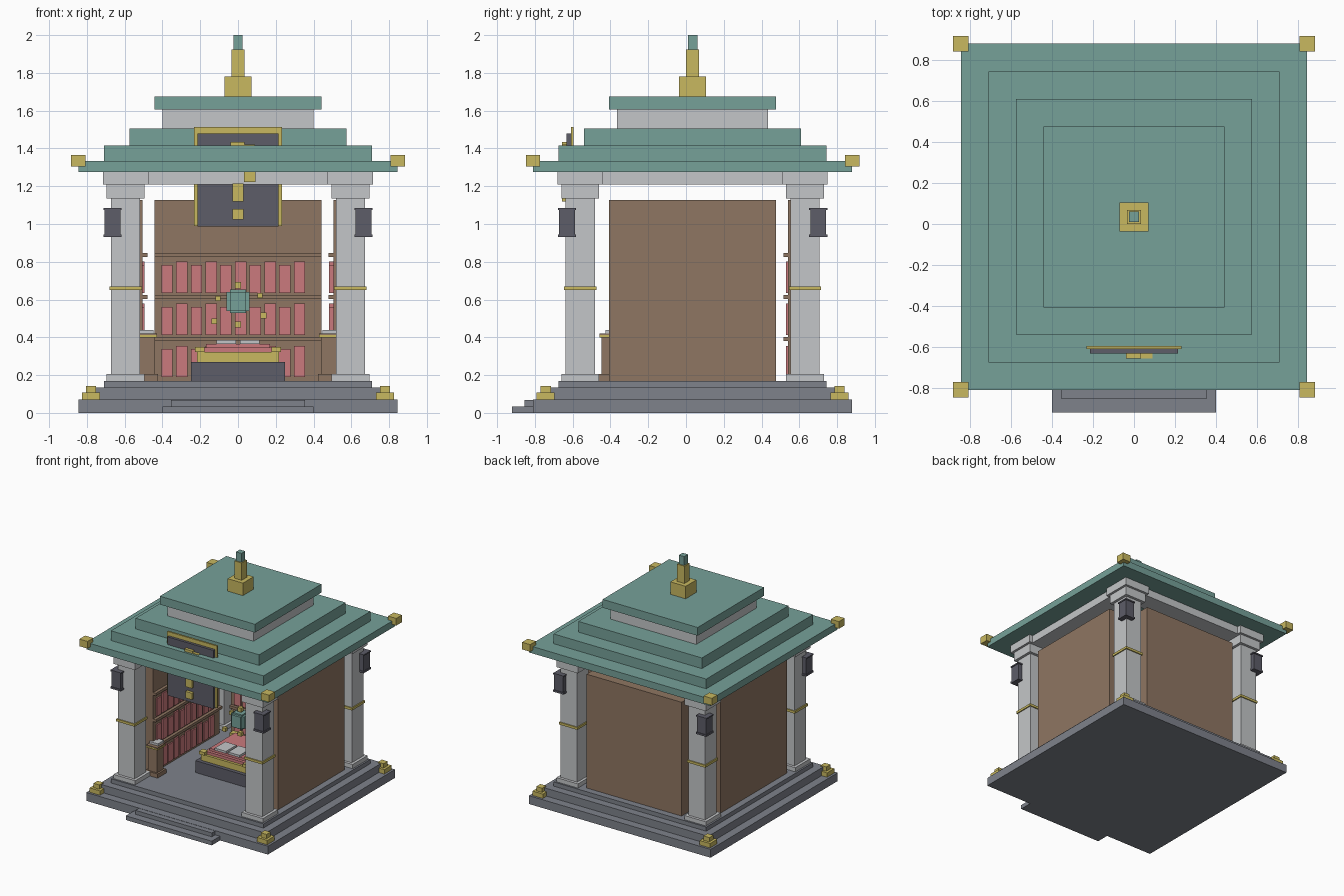
import bpy, bmesh, math
from mathutils import Matrix, Vector

if "Cube" in bpy.data.objects:
    bpy.data.objects.remove(bpy.data.objects["Cube"])

CY = 0.035  # y of the pavilion's central axis


def mat(name, r, g, b):
    lin = lambda c: ((c / 255 + 0.055) / 1.055) ** 2.4
    m = bpy.data.materials.new(name)
    m.diffuse_color = (lin(r), lin(g), lin(b), 1)
    m.use_nodes = True
    m.node_tree.nodes["Principled BSDF"].inputs["Base Color"].default_value = m.diffuse_color
    return m


TEAL = mat("teal_tile", 118, 161, 153)
PALE = mat("pale_stone", 196, 198, 200)
GOLD = mat("gold", 200, 184, 96)
DARK = mat("dark_slate", 93, 93, 104)
WOOD = mat("brown_wood", 143, 118, 98)
PINK = mat("rose_cloth", 203, 122, 125)
STONE = mat("grey_stone", 126, 130, 139)


def boxes(name, material, items):
    """One object from (x0, x1, y0, y1, z0, z1) boxes; y is relative to the axis."""
    bm = bmesh.new()
    for x0, x1, y0, y1, z0, z1 in items:
        c = Vector(((x0 + x1) / 2, (y0 + y1) / 2 + CY, (z0 + z1) / 2))
        m = Matrix.Translation(c) @ Matrix.Diagonal((x1 - x0, y1 - y0, z1 - z0, 1))
        bmesh.ops.create_cube(bm, size=1, matrix=m)
    me = bpy.data.meshes.new(name)
    bm.to_mesh(me)
    bm.free()
    me.materials.append(material)
    ob = bpy.data.objects.new(name, me)
    bpy.context.collection.objects.link(ob)
    return ob


def sq(h, z0, z1, x=0, y=0):
    """Square block of half width h centred on x, y."""
    return (x - h, x + h, y - h, y + h, z0, z1)


def corners(d, *blocks):
    """The same (half, z0, z1) blocks at all four corners at distance d."""
    return [sq(h, z0, z1, sx * d, sy * d)
            for sx in (-1, 1) for sy in (-1, 1) for h, z0, z1 in blocks]


# stepped platform and front steps
boxes("platform", STONE, [sq(0.845, 0, 0.07), sq(0.775, 0.07, 0.135), sq(0.71, 0.135, 0.17)])
boxes("front_steps", STONE, [(-0.4, 0.4, -0.955, -0.84, 0, 0.035),
                             (-0.355, 0.355, -0.89, -0.84, 0, 0.068)])
boxes("platform_corner_ornaments", GOLD, corners(0.778, (0.048, 0.07, 0.107), (0.027, 0.107, 0.143)))

# columns with bases, capitals, bands and lanterns
boxes("columns", PALE, corners(0.595, (0.1, 0.17, 0.205), (0.077, 0.205, 1.135),
                               (0.1, 1.135, 1.21), (0.12, 1.21, 1.275)))
boxes("column_bands", GOLD, corners(0.595, (0.086, 0.65, 0.67)))
boxes("lanterns", DARK, corners(0.665, (0.042, 0.945, 1.075), (0.048, 0.93, 0.945),
                                (0.048, 1.075, 1.086)))

# beams joining the capitals
B = 0.475
beams = []
for s in (-0.595, 0.595):
    beams += [(-B, B, s - 0.088, s + 0.088, 1.21, 1.275), (s - 0.088, s + 0.088, -B, B, 1.21, 1.275)]
boxes("beams", PALE, beams)

# tiered roof
boxes("roof_tiers", TEAL, [sq(0.845, 1.275, 1.333), sq(0.71, 1.333, 1.415),
                           sq(0.575, 1.415, 1.505), sq(0.442, 1.605, 1.675)])
boxes("roof_neck", PALE, [sq(0.4, 1.505, 1.605)])
boxes("eave_corner_ornaments", GOLD, corners(0.845, (0.038, 1.305, 1.365)))
boxes("finial", GOLD, [sq(0.071, 1.675, 1.78), sq(0.034, 1.78, 1.925)])
boxes("finial_tip", TEAL, [sq(0.025, 1.925, 2.0)])

# three walls, each fitted with shelves and a row of books per shelf
W0, W1 = 0.505, 0.655


def along(side, a0, a1, d0, d1, z0, z1):
    """Box running a0..a1 along a wall, d0..d1 out from the axis."""
    if side == "back":
        return (a0, a1, d0, d1, z0, z1)
    s = sorted((d0, d1) if side == "right" else (-d0, -d1))
    return (s[0], s[1], a0, a1, z0, z1)


for side in ("back", "left", "right"):
    boxes(side + "_wall", WOOD, [along(side, -0.442, 0.442, W0, W1, 0.17, 1.127)])
    boxes(side + "_shelves", WOOD, [along(side, -0.442, 0.442, 0.48, W0, z, z + 0.022)
                                    for z in (0.381, 0.603, 0.825)])
    front = 0.483 if side == "right" else 0.494
    books = []
    for row in range(3):
        for i in range(10):
            a, z = -0.376 + 0.078 * i, 0.19 + 0.223 * row
            books.append(along(side, a - 0.03, a + 0.03, front, W0, z, z + (0.165 if i % 2 else 0.148)))
    boxes(side + "_books", PINK, books)

# hanging plaque rising through the front eave, with abstract gold studs
boxes("plaque_frame", GOLD, [(-0.232, 0.232, -0.645, -0.63, 0.99, 1.513)])
boxes("plaque_panel", DARK, [(-0.215, 0.215, -0.667, -0.645, 0.988, 1.48)])
boxes("plaque_studs", GOLD, [(x0, x1, -0.692, -0.667, z0, z1) for x0, x1, z0, z1 in (
    (-0.03, 0.03, 1.12, 1.215), (-0.03, 0.03, 1.025, 1.08),
    (0.033, 0.093, 1.222, 1.276), (-0.04, 0.035, 1.37, 1.435), (0.035, 0.09, 1.37, 1.42))])

# central altar with cushion and open book
boxes("altar_base", DARK, [sq(0.248, 0.17, 0.27)])
boxes("altar_trim", GOLD, [sq(0.217, 0.27, 0.322)] + corners(0.203, (0.025, 0.322, 0.348)))
boxes("altar_cushion", PINK, [sq(0.195, 0.322, 0.345), sq(0.17, 0.345, 0.366)])
boxes("open_book", PALE, [(x, x + 0.105, -0.18, -0.04, 0.366, 0.385) for x in (-0.115, 0.01)])

# floating relic and the small gold cubes around it
C = 0.59
boxes("floating_relic", TEAL, [(-a, a, -b, b, C - c, C + c) for a, b, c in
                               ((0.062, 0.042, 0.05), (0.042, 0.042, 0.062), (0.042, 0.062, 0.05))])
boxes("orbiting_cubes", GOLD, [sq(h, z - h, z + h, x, y) for x, y, z, h in (
    (0, 0, 0.675, 0.017), (0.116, 0.03, 0.622, 0.014), (0.134, -0.03, 0.515, 0.016),
    (0, 0, 0.468, 0.016), (-0.125, -0.03, 0.485, 0.015), (-0.106, 0.03, 0.606, 0.014))])

# pedestals just inside the entrance
PX, PY = 0.482, -0.44
boxes("pedestals", WOOD, [b for s in (-1, 1) for b in (
    sq(0.058, 0.17, 0.205, s * PX, PY), sq(0.043, 0.205, 0.4, s * PX, PY),
    sq(0.052, 0.41, 0.42, s * PX, PY))])
boxes("pedestal_trim", GOLD, [sq(0.054, 0.4, 0.412, s * PX, PY) for s in (-1, 1)])
boxes("pedestal_tablets", PALE, [sq(0.04, 0.42, 0.438, s * 0.487, PY + 0.02) for s in (-1, 1)])
